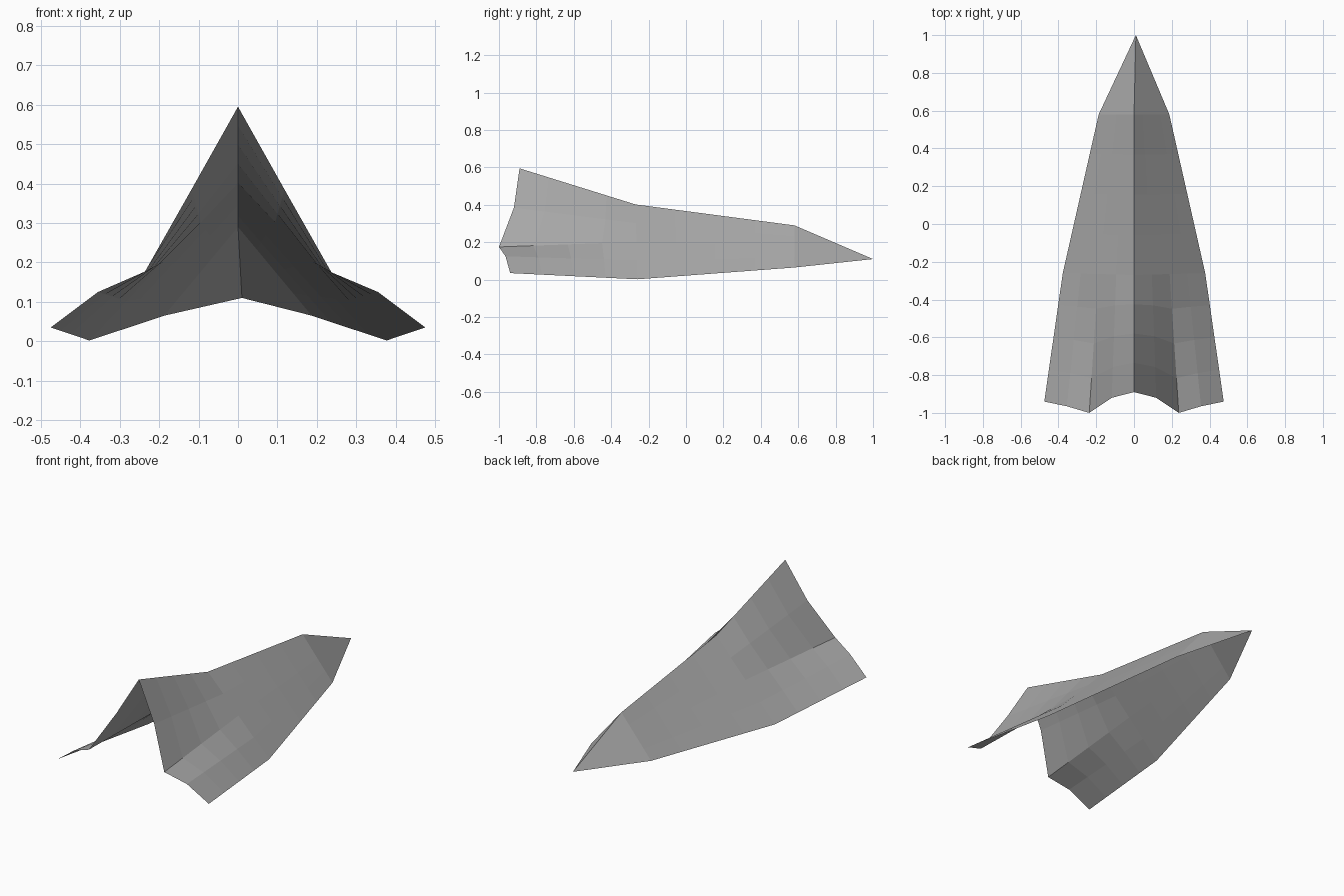
import bpy
import bmesh
from mathutils import Vector

cube = bpy.data.objects.get("Cube")
if cube:
    bpy.data.objects.remove(cube, do_unlink=True)

paper = bpy.data.materials.new("plain grey")
paper.use_nodes = True
grey = (0.4, 0.4, 0.4, 1)
paper.diffuse_color = grey
paper.node_tree.nodes["Principled BSDF"].inputs["Base Color"].default_value = grey

COLUMNS = 4
ROWS = 4
TIP = Vector((0.01, 1.0, 0.11))

# Cross-sections of the left half, from the ridge down to the outer edge
tail = [Vector(p) for p in (
    (0, -0.89, 0.595), (0.118, -0.92, 0.385), (0.237, -1.0, 0.175),
    (0.355, -0.965, 0.125), (0.475, -0.94, 0.035))]


def straight(ridge, edge):
    """Evenly spaced points on a straight slope."""
    a, b = Vector(ridge), Vector(edge)
    return [a.lerp(b, i / COLUMNS) for i in range(COLUMNS + 1)]


middle = straight((0, -0.27, 0.402), (0.377, -0.26, 0.002))
shoulder = straight((0, 0.58, 0.29), (0.187, 0.58, 0.065))


def blend(start, end):
    """Rows of points between two cross-sections, without the last."""
    return [[a.lerp(b, r / ROWS) for a, b in zip(start, end)] for r in range(ROWS)]


rows = blend(tail, middle) + blend(middle, shoulder) + [shoulder]

# Folded sheet: both halves share the ridge and the pointed tip
bm = bmesh.new()
tip = bm.verts.new(TIP)
ridge = [bm.verts.new(row[0]) for row in rows]
for side in (1, -1):
    grid = [[top] + [bm.verts.new((side * p.x, p.y, p.z)) for p in row[1:]]
            for top, row in zip(ridge, rows)]
    for near, far in zip(grid, grid[1:]):
        for c in range(COLUMNS):
            face = [near[c], near[c + 1], far[c + 1], far[c]]
            bm.faces.new(face[::side])
    for c in range(COLUMNS):
        face = [grid[-1][c], grid[-1][c + 1], tip]
        bm.faces.new(face[::side])

mesh = bpy.data.meshes.new("folded_sheet")
bm.to_mesh(mesh)
bm.free()
mesh.materials.append(paper)
sheet = bpy.data.objects.new("folded_sheet", mesh)
bpy.context.collection.objects.link(sheet)
